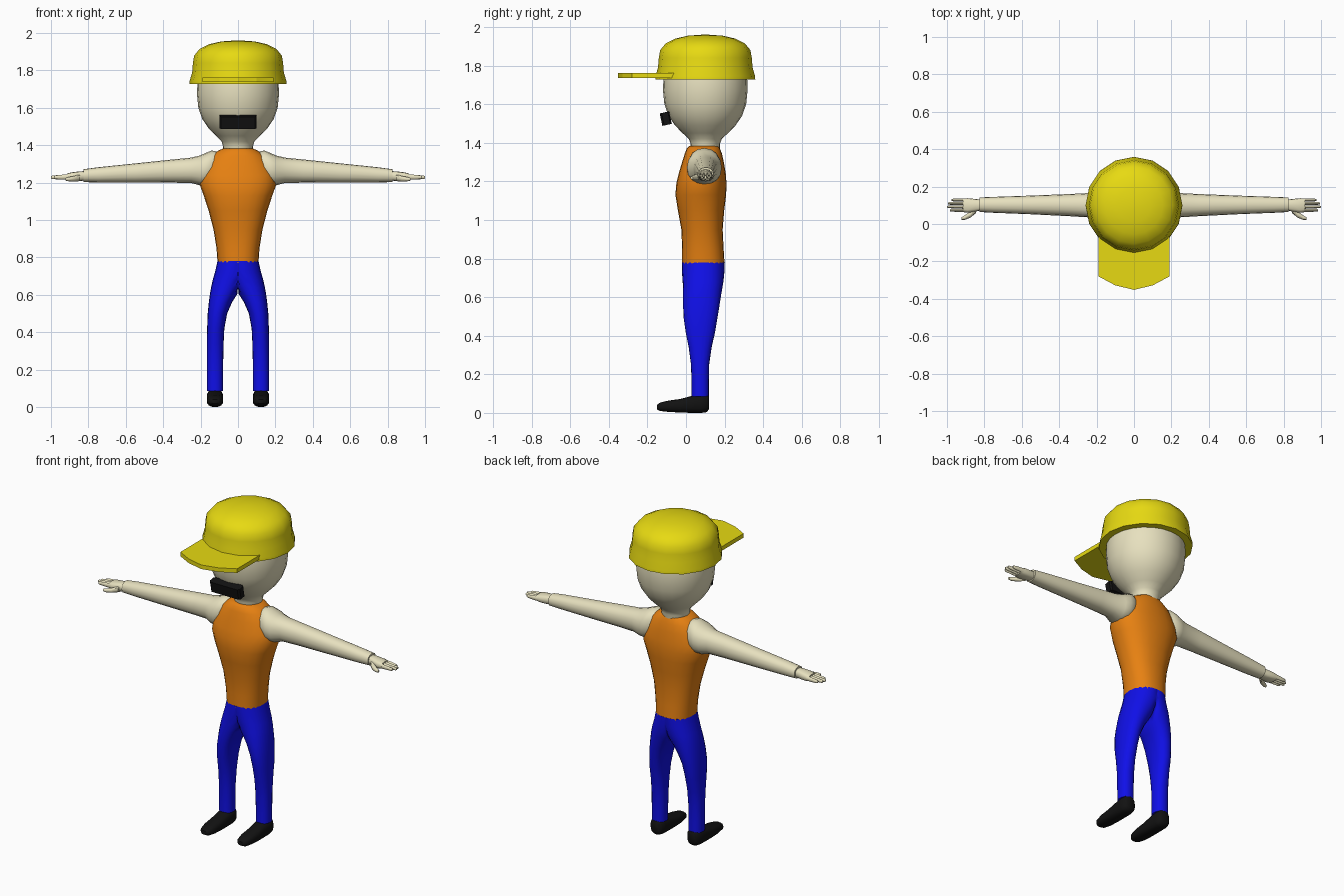
import bpy, bmesh, math
from mathutils import Vector, Matrix


def material(name, rgb):
    m = bpy.data.materials.new(name)
    m.diffuse_color = (*rgb, 1)
    return m


SKIN = material("skin", (0.80, 0.75, 0.52))
ORANGE = material("orange", (0.80, 0.22, 0.006))
BLUE = material("blue", (0.005, 0.005, 0.80))
YELLOW = material("yellow", (0.80, 0.70, 0.006))
BLACK = material("black", (0.006, 0.006, 0.006))
CY = 0.1  # depth of the body axis


def finish(name, bm, mat, mirror=False, angle=50):
    bmesh.ops.recalc_face_normals(bm, faces=bm.faces)
    me = bpy.data.meshes.new(name)
    bm.to_mesh(me)
    bm.free()
    me.materials.append(mat)
    ob = bpy.data.objects.new(name, me)
    bpy.context.collection.objects.link(ob)
    bpy.ops.object.select_all(action='DESELECT')
    ob.select_set(True)
    bpy.context.view_layer.objects.active = ob
    if angle:
        bpy.ops.object.shade_smooth_by_angle(angle=math.radians(angle))
    if mirror:
        mod = ob.modifiers.new("mirror", 'MIRROR')
        mod.use_clip = True
        mod.merge_threshold = 0.0005
    return ob


def loft(name, rings, mat, axis='z', n=16, power=1.0, mirror=False, half=False, angle=50):
    """Rings are (position, a_min, a_max, b_min, b_max) along an axis."""
    bm = bmesh.new()
    loops = []
    for t, a0, a1, b0, b1 in rings:
        loop = []
        for i in range(n):
            w = 2 * math.pi * i / n
            c, s = math.cos(w), math.sin(w)
            a = (a0 + a1) / 2 + (a1 - a0) / 2 * math.copysign(abs(c) ** power, c)
            b = (b0 + b1) / 2 + (b1 - b0) / 2 * math.copysign(abs(s) ** power, s)
            p = {'z': (a, b, t), 'x': (t, a, b), 'y': (a, t, b)}[axis]
            if half:
                p = (max(p[0], 0), p[1], p[2])
            loop.append(bm.verts.new(p))
        loops.append(loop)
    for l0, l1 in zip(loops, loops[1:]):
        for i in range(n):
            j = (i + 1) % n
            bm.faces.new((l0[i], l0[j], l1[j], l1[i]))
    bm.faces.new(loops[0])
    bm.faces.new(loops[-1])
    if half:  # open the seam on the mirror plane
        inner = [f for f in bm.faces if all(v.co.x < 1e-5 for v in f.verts)]
        bmesh.ops.delete(bm, geom=inner, context='FACES')
    return finish(name, bm, mat, mirror, angle)


def round_rings(profile):
    return [(z, -r, r, CY - r * k, CY + r * k) for z, r, k in profile]


def prism(name, outline, z0, z1, mat, mirror=False):
    bm = bmesh.new()
    f = bm.faces.new([bm.verts.new((x, y, z0)) for x, y in outline])
    ext = bmesh.ops.extrude_face_region(bm, geom=[f])
    top = [v for v in ext['geom'] if isinstance(v, bmesh.types.BMVert)]
    bmesh.ops.translate(bm, verts=top, vec=(0, 0, z1 - z0))
    return finish(name, bm, mat, mirror, None)


# Head and neck
loft("head", round_rings([
    (1.34, .078, .95), (1.395, .080, .95), (1.42, .088, .97), (1.45, .118, 1),
    (1.49, .157, 1), (1.54, .191, 1), (1.60, .212, 1), (1.67, .219, 1),
    (1.74, .217, 1), (1.81, .20, 1), (1.87, .15, 1), (1.90, .06, 1)]), SKIN, n=24)

# Cap dome and brim
loft("cap", round_rings([
    (1.728, .259, 1), (1.745, .258, 1), (1.79, .245, 1), (1.84, .241, 1),
    (1.88, .234, 1), (1.915, .205, 1), (1.94, .155, 1), (1.955, .09, 1),
    (1.96, .02, 1)]), YELLOW, n=16)
prism("cap_brim", [(-.19, 0), (-.19, -.28), (-.10, -.328), (0, -.352),
                   (.10, -.328), (.19, -.28), (.19, 0)], 1.737, 1.762, YELLOW)

# Moustache with clipped corners
stache = prism("moustache", [(-.10, -.015), (-.09, -.025), (.09, -.025), (.10, -.015),
                             (.10, .018), (.09, .025), (-.09, .025), (-.10, .018)],
               -.033, .033, BLACK)
stache.matrix_world = Matrix.Translation((0, -.105, 1.525)) @ Matrix.Rotation(
    math.radians(12), 4, 'X')

# Sleeveless shirt
loft("shirt", [
    (.770, -.109, .109, -.020, .200), (.85, -.115, .115, -.020, .195),
    (.95, -.131, .131, -.024, .190), (1.05, -.157, .157, -.042, .198),
    (1.13, -.183, .183, -.055, .208), (1.19, -.205, .205, -.050, .210),
    (1.24, -.200, .200, -.038, .206), (1.30, -.170, .170, -.020, .196),
    (1.345, -.140, .140, -.006, .186), (1.372, -.105, .105, .005, .175),
    (1.383, -.078, .078, .018, .170)], ORANGE, n=24, power=.88)

# Trousers: one half with the legs splitting at the crotch
loft("trousers", [
    (.780, -.110, .110, -.021, .201), (.73, -.095, .121, -.021, .199),
    (.68, -.055, .135, -.017, .194), (.64, -.022, .144, -.016, .187),
    (.605, .004, .150, -.016, .181), (.56, .032, .156, -.015, .174),
    (.50, .058, .162, -.013, .164), (.42, .073, .165, -.002, .151),
    (.34, .077, .166, .014, .133), (.25, .079, .166, .026, .120),
    (.15, .080, .166, .029, .118), (.085, .080, .166, .029, .118)],
    BLUE, n=20, power=.9, mirror=True, half=True)

# Shoes
loft("shoes", [
    (-.150, .104, .142, .018, .042), (-.135, .090, .156, .010, .053),
    (-.09, .081, .165, .005, .064), (-.03, .079, .167, .002, .072),
    (.03, .079, .167, 0, .088), (.08, .079, .167, 0, .096),
    (.108, .084, .162, .004, .098), (.120, .098, .148, .020, .088)],
    BLACK, axis='y', n=16, power=.75, mirror=True)

# Shoulders and arms
loft("arms", [
    (.105, .035, .155, 1.22, 1.365), (.14, .012, .178, 1.195, 1.372),
    (.175, .005, .185, 1.184, 1.358), (.205, .012, .178, 1.186, 1.345),
    (.25, .036, .165, 1.198, 1.334), (.35, .042, .160, 1.200, 1.324),
    (.55, .052, .152, 1.200, 1.303), (.75, .060, .145, 1.201, 1.282),
    (.825, .064, .142, 1.203, 1.272)], SKIN, axis='x', n=16, power=.9, mirror=True)

# Hands
loft("hands", [
    (.815, .074, .130, 1.212, 1.262), (.85, .066, .134, 1.208, 1.260),
    (.89, .060, .138, 1.208, 1.255), (.915, .064, .136, 1.213, 1.249)],
    SKIN, axis='x', n=12, power=.7, mirror=True)
for i, tip in enumerate((.985, 1.0, .995, .975)):
    y = .073 + i * .0185
    loft(f"finger_{i + 1}", [
        (.90, y - .009, y + .009, 1.216, 1.246), (.945, y - .008, y + .008, 1.217, 1.242),
        (tip - .008, y - .007, y + .007, 1.219, 1.238),
        (tip, y - .004, y + .004, 1.223, 1.234)], SKIN, axis='x', n=8, mirror=True)
loft("thumbs", [
    (.845, .058, .095, 1.208, 1.245), (.875, .034, .068, 1.206, 1.236),
    (.905, .022, .046, 1.207, 1.230), (.922, .022, .036, 1.211, 1.226)],
    SKIN, axis='x', n=8, mirror=True)
